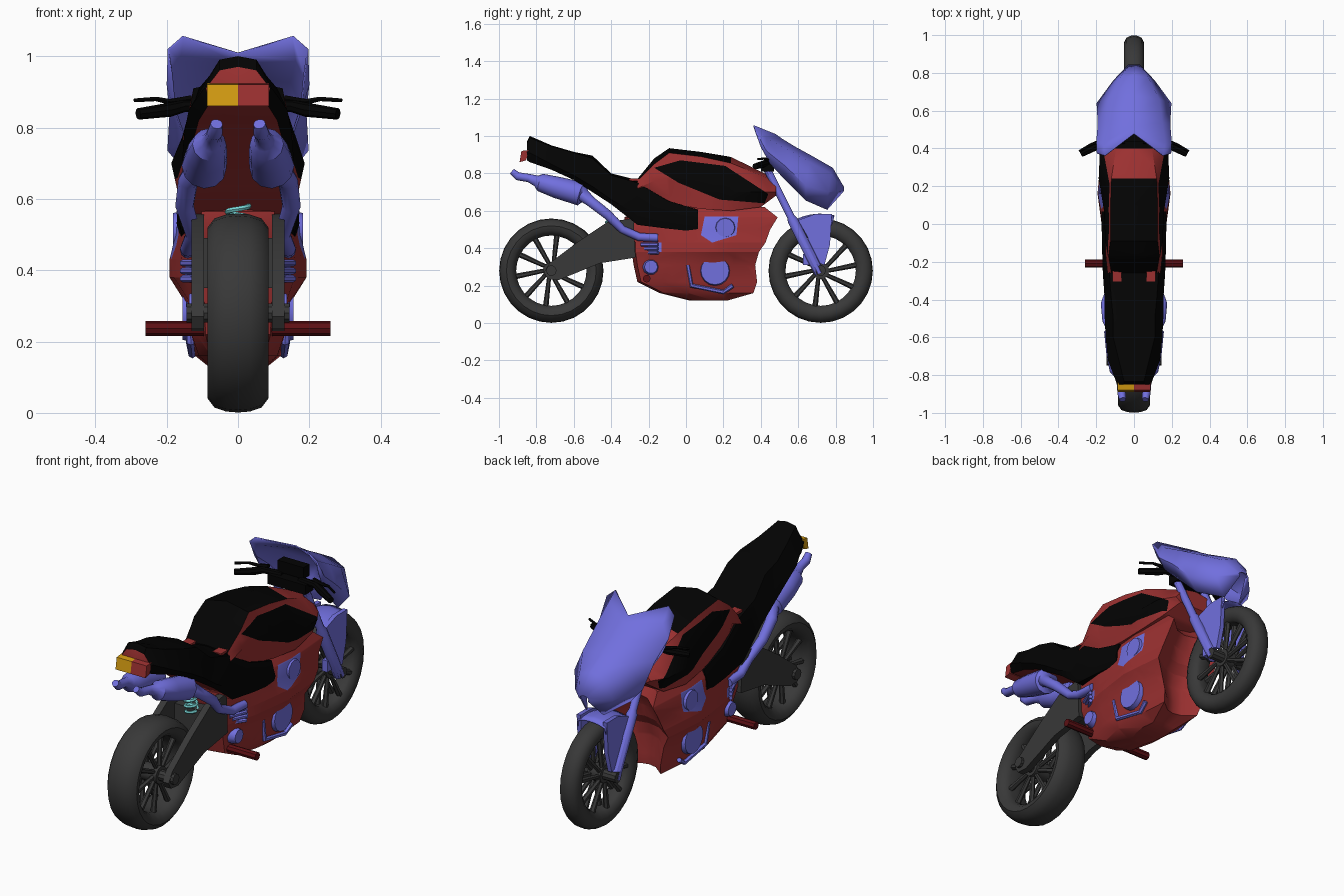
import bpy, bmesh, math
from mathutils import Vector as V

if "Cube" in bpy.data.objects:
    bpy.data.objects.remove(bpy.data.objects["Cube"])


def material(name, r, g, b):
    m = bpy.data.materials.new(name)
    m.diffuse_color = (r, g, b, 1)
    m.use_nodes = True
    m.node_tree.nodes["Principled BSDF"].inputs["Base Color"].default_value = m.diffuse_color
    return m


RED = material("red paint", 0.33, 0.03, 0.03)
MAROON = material("dark red", 0.11, 0.005, 0.007)
BLUE = material("violet blue", 0.165, 0.16, 0.73)
BLACK = material("black", 0.001, 0.001, 0.001)
GREY = material("dark grey", 0.04, 0.04, 0.04)
AMBER = material("amber", 0.66, 0.33, 0.006)
CYAN = material("cyan", 0.2, 0.72, 0.72)


def skin(name, rings, mats, rule=None, closed=True, wrap=False, mirror=False, angle=35, paint=(), thick=0):
    """Join rings of points into a surface; rule(centre, normal) picks the material."""
    bm = bmesh.new()
    rows = [[bm.verts.new(p) for p in r] for r in rings]
    n = len(rows[0])
    pairs = list(zip(rows, rows[1:])) + ([(rows[-1], rows[0])] if wrap else [])
    for a, b in pairs:
        for i in range(n if closed else n - 1):
            j = (i + 1) % n
            bm.faces.new((a[i], a[j], b[j], b[i]))
    if closed and not wrap:
        bm.faces.new(rows[0])
        bm.faces.new(rows[-1])
    bmesh.ops.recalc_face_normals(bm, faces=bm.faces)
    if rule:
        for f in bm.faces:
            f.material_index = rule(f.calc_center_median(), f.normal)
    # cut convex side-view panels into the surface and colour them
    for poly, idx in paint:
        lines = []
        for (y0, z0), (y1, z1) in zip(poly, poly[1:] + poly[:1]):
            p, nn = V((0, y0, z0)), V((0, z0 - z1, y1 - y0))
            bmesh.ops.bisect_plane(bm, geom=bm.verts[:] + bm.edges[:] + bm.faces[:], plane_co=p, plane_no=nn)
            lines.append((p, nn))
        for f in bm.faces:
            c = f.calc_center_median()
            if abs(f.normal.x) > 0.25 and all((c - p).dot(q) < 0 for p, q in lines):
                f.material_index = idx
    me = bpy.data.meshes.new(name)
    bm.to_mesh(me)
    bm.free()
    for m in mats:
        me.materials.append(m)
    ob = bpy.data.objects.new(name, me)
    bpy.context.collection.objects.link(ob)
    bpy.ops.object.select_all(action='DESELECT')
    ob.select_set(True)
    bpy.context.view_layer.objects.active = ob
    bpy.ops.object.shade_smooth_by_angle(angle=math.radians(angle))
    if mirror:
        ob.modifiers.new("mirror", 'MIRROR')
    if thick:
        ob.modifiers.new("shell", 'SOLIDIFY').thickness = thick
    return ob


def sym(half):
    """Half section given on +x, completed on -x."""
    return list(half) + [(-x, y, z) for x, y, z in reversed(half) if x > 1e-6]


def prism(name, poly, x0, x1, mat, mirror=False):
    return skin(name, [[(x, y, z) for y, z in poly] for x in (x0, x1)], [mat], mirror=mirror)


def box(name, c, s, mat, mirror=False):
    y0, y1, z0, z1 = c[1] - s[1] / 2, c[1] + s[1] / 2, c[2] - s[2] / 2, c[2] + s[2] / 2
    return prism(name, [(y0, z0), (y1, z0), (y1, z1), (y0, z1)], c[0] - s[0] / 2, c[0] + s[0] / 2, mat, mirror)


def tube(name, pts, mat, mirror=False, sides=10):
    """Round bar through (x, y, z, radius) points."""
    ps = [V(p[:3]) for p in pts]
    d = ps[-1] - ps[0]
    ref = V((0, 0, 1)) if abs(d.x) > 0.6 * d.length else V((1, 0, 0))
    rings = []
    for i, p in enumerate(ps):
        t = (ps[min(i + 1, len(ps) - 1)] - ps[max(i - 1, 0)]).normalized()
        u = t.cross(ref).normalized()
        w = t.cross(u)
        rings.append([p + pts[i][3] * (u * math.cos(a) + w * math.sin(a))
                      for a in (k * math.tau / sides for k in range(sides))])
    return skin(name, rings, [mat], mirror=mirror)


# wheels: lathed tyre, hub and paired spokes
def wheel(name, cy, w, axle):
    cz = 0.28
    half = [(w * .45, .188), (w * .7, .195), (w * .95, .215), (w, .24), (w * .78, .265), (w * .4, .276), (0, .279)]
    prof = half + [(-x, r) for x, r in reversed(half[:-1])]
    rings = []
    for k in range(28):
        a = k * math.tau / 28
        rings.append([(x, cy + r * math.cos(a), cz + r * math.sin(a)) for x, r in prof])
    skin(name + "_tyre", rings, [GREY], wrap=True, angle=45)
    tube(name + "_hub", [(-w * .7, cy, cz, .045), (w * .7, cy, cz, .045)], GREY, sides=16)
    tube(name + "_axle", [(-axle, cy, cz, .028), (axle, cy, cz, .028)], GREY)
    for k in range(10):
        a = k * math.tau / 10
        b = a + 0.16
        tube(name + "_spoke", [(w * .45, cy + .04 * math.cos(a), cz + .04 * math.sin(a), .011),
                               (w * .4, cy + .195 * math.cos(b), cz + .195 * math.sin(b), .015)],
             GREY, mirror=True, sides=6)


wheel("rear_wheel", -.72, .085, .145)
wheel("front_wheel", .72, .053, .11)

# fuel tank with black top, rear and side panels
tank = [(-.26, .70, .10, .14, .72, .12, .76, .77), (-.17, .66, .12, .15, .76, .135, .85, .88),
        (-.09, .64, .13, .152, .78, .125, .91, .935), (.08, .61, .15, .16, .76, .125, .89, .915),
        (.24, .60, .165, .187, .70, .12, .855, .888), (.40, .62, .15, .18, .70, .095, .79, .81),
        (.48, .68, .10, .13, .70, .08, .76, .775)]
panel = [(-.17, .83), (-.03, .87), (.21, .84), (.44, .69), (.42, .64), (.18, .66), (-.04, .75)]
skin("fuel_tank", [sym([(0, y, zb), (wb, y, zb), (w, y, zm), (wt, y, zs), (0, y, zt)])
                   for y, zb, wb, w, zm, wt, zs, zt in tank], [RED, BLACK],
     rule=lambda c, n: int((n.z > .6 and c.y < .24) or n.y < -.5), paint=[(panel, 1)])

# seat and tail, red below
tail = [(-.85, .87, .08, .09, .91, .052, .96, .97), (-.835, .86, .085, .095, .91, .052, .99, 1.0),
        (-.72, .82, .11, .138, .85, .08, .945, .95), (-.60, .765, .125, .15, .79, .11, .91, .915),
        (-.50, .70, .135, .155, .73, .11, .88, .895), (-.40, .635, .14, .155, .66, .12, .79, .80),
        (-.26, .525, .15, .165, .58, .13, .75, .765), (-.10, .505, .16, .17, .56, .145, .655, .67),
        (.065, .487, .16, .172, .53, .15, .605, .61)]
skin("seat_and_tail", [sym([(0, y, zb), (wb, y, zb), (w, y, zm), (wt, y, zs), (0, y, zt)])
                       for y, zb, wb, w, zm, wt, zs, zt in tail], [BLACK, RED],
     rule=lambda c, n: int(abs(n.x) < .2 and c.y < -.2 and (n.z < -.2 or n.y < -.97)))
box("seat_wedge", (.09, -.275, .766), (.05, .06, .012), RED, mirror=True)

# tail light halves
lamp = [(-.89, .86), (-.855, .87), (-.84, .925), (-.88, .92)]
prism("tail_light_left", lamp, -.087, 0, AMBER)
prism("tail_light_right", lamp, 0, .087, RED)

# engine fairing, lofted upward (height, rear y, front y, rear width, front width)
belly = [(.12, .02, .22, .06, .07), (.16, -.14, .36, .11, .12), (.22, -.26, .38, .13, .135),
         (.31, -.28, .37, .135, .148), (.38, -.29, .39, .16, .192), (.43, -.29, .425, .16, .192),
         (.50, -.33, .45, .15, .175), (.565, -.33, .49, .145, .172), (.62, -.20, .42, .12, .145)]
rows = []
for z, a, b, wr, w in belly:
    d = b - a
    rows.append(sym([(0, a, z), (wr * .7, a + .02, z), (wr, a + .3 * d, z), (w, a + .65 * d, z),
                     (w * .88, b, z), (w * .35, b - .1 * d, z), (0, b - .12 * d, z)]))
skin("engine_fairing", rows, [RED, BLUE], paint=[
    ([(.10, .57), (.28, .57), (.27, .47), (.14, .43), (.08, .47)], 1),
    ([(-.20, .43), (-.13, .43), (-.13, .38), (-.20, .38)], 1)])
tube("upper_engine_cover", [(.14, .21, .51, .06), (.182, .21, .51, .05)], BLUE, mirror=True, sides=12)
tube("clutch_cover", [(.11, .155, .28, .085), (.156, .155, .28, .075)], BLUE, mirror=True, sides=16)
tube("rear_engine_cover", [(.10, -.187, .30, .045), (.138, -.187, .30, .035)], BLUE, mirror=True)
tube("engine_hose", [(.135, .01, .31, .012), (.132, .03, .20, .012), (.128, .20, .165, .012),
                     (.135, .25, .20, .012)], BLUE, mirror=True, sides=6)
for k in range(3):
    tube("cooling_rib", [(.12, -.24 + .02 * k, .42 - .022 * k, .01), (.155, -.15, .42 - .022 * k, .01)],
         BLUE, mirror=True, sides=6)

# foot rests
tube("foot_rest_bar", [(-.26, -.21, .237, .021), (.26, -.21, .237, .021)], MAROON, sides=8)

# swing arm and shock spring
prism("swing_arm", [(-.76, .27), (-.73, .32), (-.57, .44), (-.42, .54), (-.28, .56), (-.27, .35), (-.46, .32),
                    (-.68, .23), (-.74, .235)], .095, .13, GREY, mirror=True)
box("swing_arm_bridge", (0, -.33, .42), (.2, .12, .14), GREY)
coils = []
for k in range(49):
    a = k / 48
    t = a * 4 * math.tau
    out = V((math.cos(t), math.sin(t), 0))
    p = V((0, -.375 - .03 * a, .45 + .13 * a)) + .03 * out
    coils.append([p + .008 * (out * math.cos(q) + V((0, 0, 1)) * math.sin(q))
                  for q in (j * math.tau / 6 for j in range(6))])
skin("shock_spring", coils, [CYAN])

# exhausts: pipe, silencer and tip in one sweep
tube("exhaust", [(.14, -.15, .455, .022), (.14, -.25, .46, .022), (.125, -.34, .50, .022),
                 (.15, -.42, .58, .026), (.14, -.51, .65, .028), (.115, -.545, .68, .035),
                 (.095, -.56, .69, .064), (.088, -.69, .725, .058), (.08, -.78, .752, .048),
                 (.075, -.80, .76, .03), (.07, -.84, .775, .022), (.065, -.90, .785, .022),
                 (.06, -.93, .81, .017)], BLUE, mirror=True, sides=12)

# front cowl: open shell from nose to screen
cowl = [[(.02, .84, .70), (.03, .845, .71), (.02, .845, .722), (0, .845, .727)],
        [(.05, .755, .605), (.11, .76, .70), (.075, .775, .80), (0, .785, .83)],
        [(.13, .64, .655), (.198, .64, .735), (.135, .66, .86), (0, .68, .89)],
        [(.15, .53, .765), (.192, .53, .84), (.15, .54, .93), (0, .58, .945)],
        [(.18, .45, .85), (.2, .43, .92), (.165, .43, .99), (0, .515, .985)],
        [(.187, .40, .94), (.197, .375, 1.02), (.155, .364, 1.057), (0, .48, 1.01)]]
skin("front_cowl", [sym(r) for r in cowl], [BLUE], closed=False, angle=50, thick=.006)

# front fender and fork guards
arc = []
for k in range(6):
    a = math.radians(76 + 8 * k)
    arc.append(sym([(x, .72 + r * math.cos(a), .28 + r * math.sin(a))
                    for x, r in ((.085, .25), (.08, .285), (.045, .30), (0, .305))]))
skin("front_fender", arc, [BLUE], closed=False, thick=.005)
prism("fork_guard", [(.60, .55), (.69, .583), (.78, .583), (.77, .42), (.74, .31), (.685, .33), (.65, .46)],
      .065, .088, BLUE, mirror=True)
tube("fork", [(.085, .42, .85, .02), (.085, .56, .57, .02), (.085, .57, .55, .028),
              (.085, .715, .265, .028)], BLUE, mirror=True)
box("brake_caliper", (.065, .65, .34), (.03, .05, .06), BLUE, mirror=True)

# handlebars, clamp and dashboard
box("fork_clamp", (0, .435, .835), (.22, .07, .05), BLACK)
box("dashboard", (0, .46, .90), (.15, .05, .06), BLACK)
tube("handlebar", [(.05, .44, .86, .015), (.15, .43, .86, .017), (.19, .415, .85, .02),
                   (.28, .37, .838, .016)], BLACK, mirror=True, sides=8)
tube("brake_lever", [(.13, .44, .88, .012), (.19, .435, .872, .009), (.23, .42, .88, .007),
                     (.29, .385, .876, .006)], BLACK, mirror=True, sides=6)
